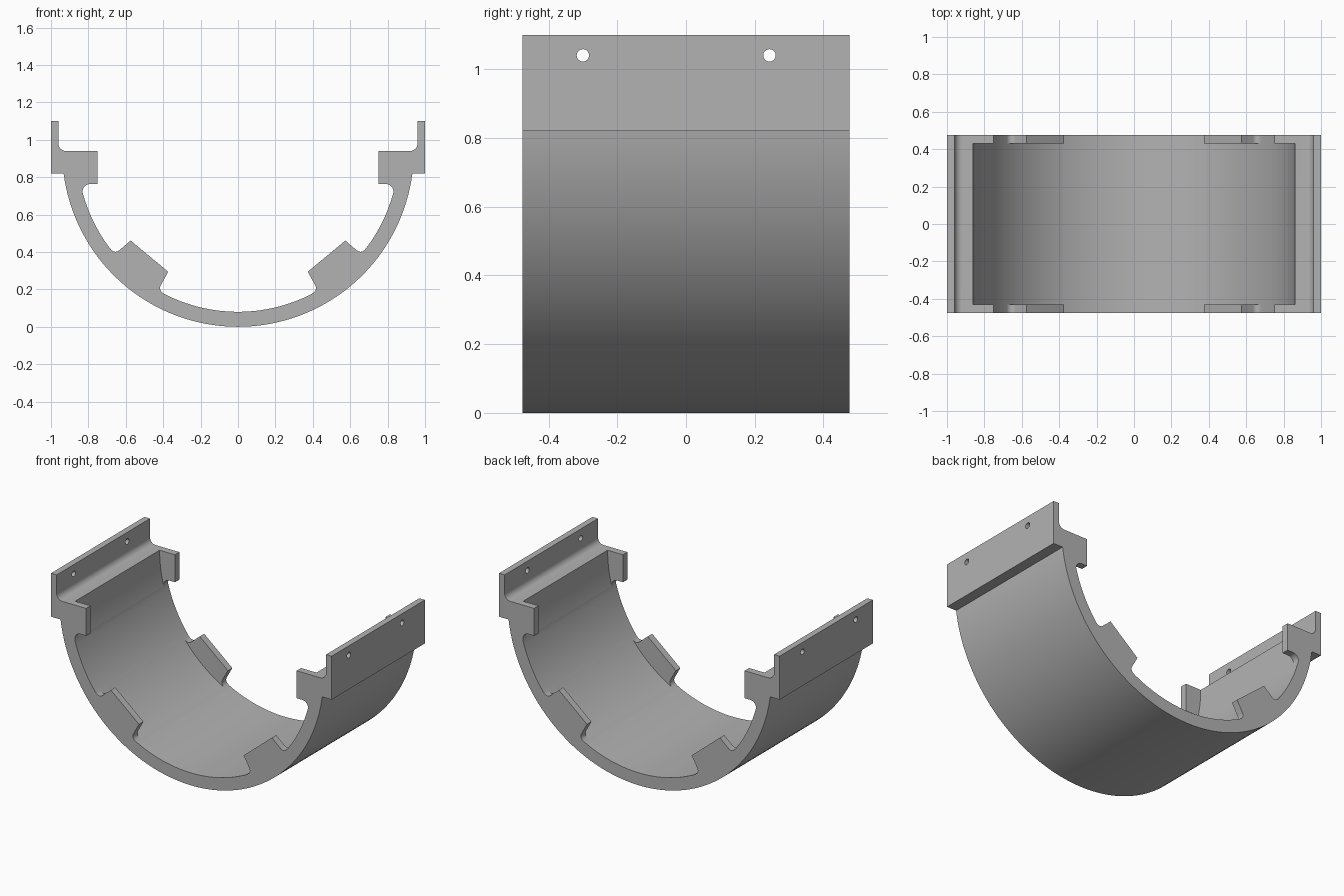
import bpy, bmesh
from math import cos, sin, tan, asin, radians, pi
from mathutils import Vector, Matrix

if "Cube" in bpy.data.objects:
    bpy.data.objects.remove(bpy.data.objects["Cube"])

OUTER, INNER, CENTRE_Z = 0.94, 0.86, 0.94
HALF_LENGTH, TAB_DEPTH = 0.475, 0.045

grey = bpy.data.materials.new("plain grey")
grey.use_nodes = True
colour = (0.45, 0.45, 0.45, 1)
grey.diffuse_color = colour
grey.node_tree.nodes["Principled BSDF"].inputs["Base Color"].default_value = colour


def arc(radius, start, end, steps):
    angles = [start + (end - start) * i / steps for i in range(steps + 1)]
    return [(radius * cos(a), CENTRE_Z + radius * sin(a)) for a in angles]


def fillet(before, corner, after, radius, steps=8):
    """Round a profile corner between its two neighbours."""
    c = Vector(corner)
    u = (Vector(before) - c).normalized()
    v = (Vector(after) - c).normalized()
    half = u.angle(v) / 2
    mid = c + (u + v).normalized() * radius / sin(half)
    p = c + u * radius / tan(half) - mid
    q = c + v * radius / tan(half) - mid
    turn = p.angle_signed(q)
    return [tuple(mid + Matrix.Rotation(-turn * i / steps, 2) @ p)
            for i in range(steps + 1)]


def mirrored(points):
    return [(-x, z) for x, z in reversed(points)]


def add_prism(bm, points, y0, y1):
    face = bm.faces.new([bm.verts.new((x, y0, z)) for x, z in points])
    extruded = bmesh.ops.extrude_face_region(bm, geom=[face])["geom"]
    verts = [g for g in extruded if isinstance(g, bmesh.types.BMVert)]
    bmesh.ops.translate(bm, verts=verts, vec=(0, y1 - y0, 0))


def make_object(name, bm):
    bmesh.ops.recalc_face_normals(bm, faces=bm.faces)
    mesh = bpy.data.meshes.new(name)
    bm.to_mesh(mesh)
    bm.free()
    mesh.materials.append(grey)
    obj = bpy.data.objects.new(name, mesh)
    bpy.context.collection.objects.link(obj)
    return obj


# Curved shell with the two upright mounting flanges
half = arc(OUTER, -pi / 2, asin((0.82 - CENTRE_Z) / OUTER), 44)
half += [(1, 0.82), (1, 1.1), (0.96, 1.1)]
half += fillet((0.96, 1.1), (0.96, 0.94), (0.86, 0.94), 0.04)
half += arc(INNER, 0, -pi / 2, 48)
bm = bmesh.new()
add_prism(bm, half + mirrored(half[1:-1]), -HALF_LENGTH, HALF_LENGTH)
cradle = make_object("cradle", bm)

# Upper and lower locating tabs at both ends
upper = [(0.9, 0.94), (0.75, 0.94), (0.75, 0.763)]
upper += fillet((0.75, 0.763), (0.841, 0.763), (0.827, 0.7), 0.04)
upper += [(0.83, 0.7), (0.88, 0.7)]
lower = [(0.373, 0.294), (0.574, 0.461)]
lower += fillet((0.574, 0.461), (0.66, 0.387), (0.72, 0.469), 0.03)
lower += [(0.72, 0.46), (0.7, 0.4), (0.44, 0.15), (0.35, 0.145)]
lower += reversed(fillet((0.373, 0.294), (0.428, 0.195), (0.34, 0.149), 0.03))
bm = bmesh.new()
for points in (upper, lower):
    for shape in (points, mirrored(points)):
        add_prism(bm, shape, -HALF_LENGTH, TAB_DEPTH - HALF_LENGTH)
        add_prism(bm, shape, HALF_LENGTH - TAB_DEPTH, HALF_LENGTH)
tabs = make_object("end_tabs", bm)

# Cutter for the screw holes through both flanges
bm = bmesh.new()
for y in (-0.3, 0.243):
    place = Matrix.Translation((0, y, 1.04)) @ Matrix.Rotation(pi / 2, 4, 'Y')
    bmesh.ops.create_cone(bm, cap_ends=True, segments=32, radius1=0.018,
                          radius2=0.018, depth=2.4, matrix=place)
holes = make_object("hole_cutter", bm)

for helper, operation in ((tabs, 'UNION'), (holes, 'DIFFERENCE')):
    helper.hide_render = True
    mod = cradle.modifiers.new(helper.name, 'BOOLEAN')
    mod.operation, mod.object, mod.solver = operation, helper, 'EXACT'
clean = cradle.modifiers.new("merge_flat_faces", 'DECIMATE')
clean.decimate_type = 'DISSOLVE'
clean.angle_limit = radians(0.3)

# Apply the cuts, drop the helpers and smooth the curved walls
bpy.ops.object.select_all(action='DESELECT')
cradle.select_set(True)
bpy.context.view_layer.objects.active = cradle
bpy.ops.object.convert(target='MESH')
for helper in (tabs, holes):
    bpy.data.objects.remove(helper)
bpy.ops.object.shade_smooth_by_angle(angle=radians(25))
